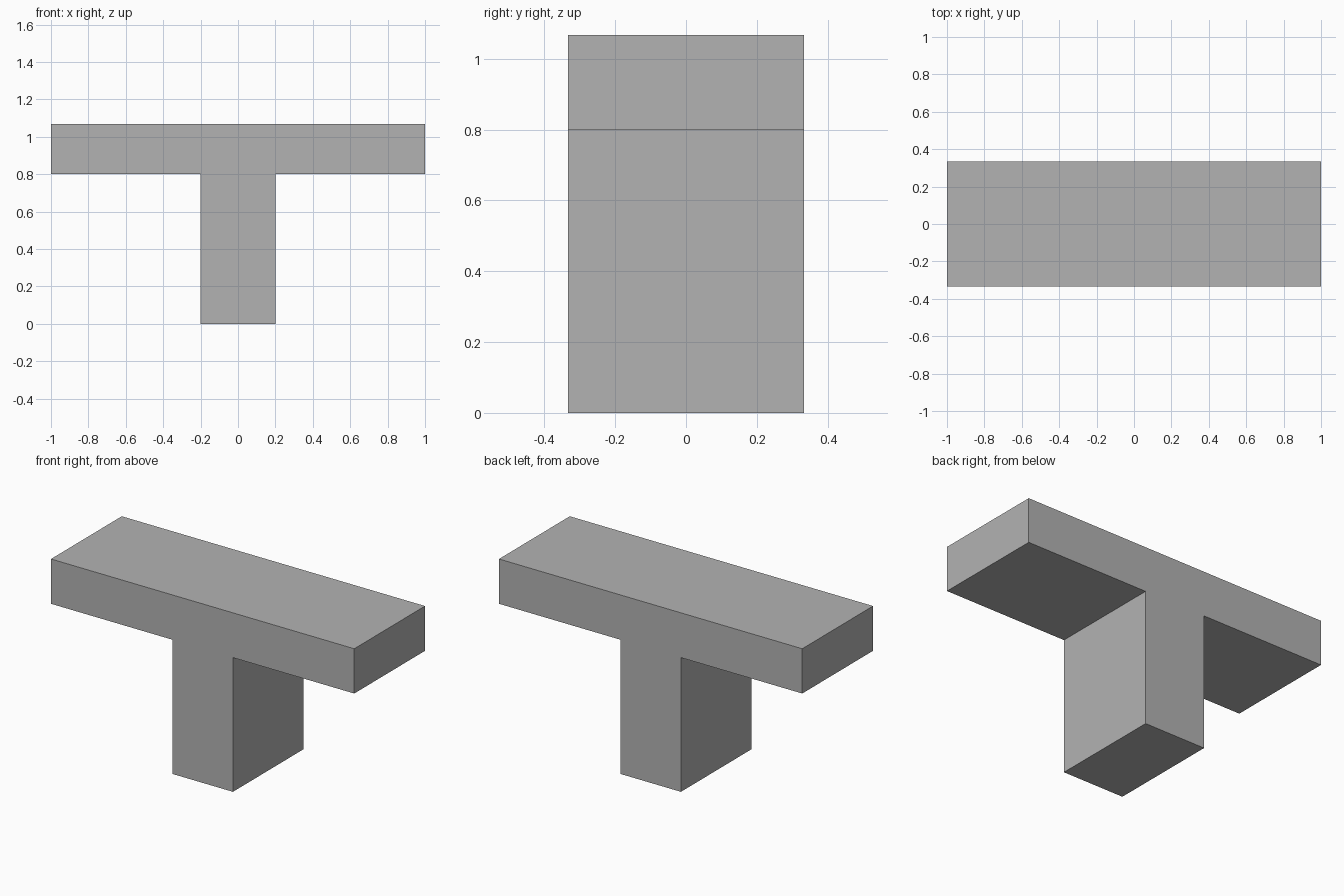
import bpy
import bmesh
from mathutils import Vector

cube = bpy.data.objects.get("Cube")
if cube:
    bpy.data.objects.remove(cube, do_unlink=True)

TOP, UNDERSIDE = 1.067, 0.8
HALF_BAR, HALF_STEM, HALF_DEPTH = 1.0, 0.2, 0.3333

# Plain grey material
grey = bpy.data.materials.new("plain_grey")
grey.use_nodes = True
colour = (0.45, 0.45, 0.45, 1)
grey.diffuse_color = colour
grey.node_tree.nodes["Principled BSDF"].inputs["Base Color"].default_value = colour

# T-shaped profile: right half, then its mirror image
half = [(HALF_STEM, 0), (HALF_STEM, UNDERSIDE), (HALF_BAR, UNDERSIDE), (HALF_BAR, TOP)]
profile = half + [(-x, z) for x, z in reversed(half)]

# Extrude the profile from front to back
bm = bmesh.new()
front = bm.faces.new([bm.verts.new((x, -HALF_DEPTH, z)) for x, z in profile])
extruded = bmesh.ops.extrude_face_region(bm, geom=[front], use_keep_orig=True)["geom"]
back_verts = [g for g in extruded if isinstance(g, bmesh.types.BMVert)]
bmesh.ops.translate(bm, verts=back_verts, vec=Vector((0, 2 * HALF_DEPTH, 0)))
bmesh.ops.recalc_face_normals(bm, faces=bm.faces)

mesh = bpy.data.meshes.new("t_block")
bm.to_mesh(mesh)
bm.free()
mesh.materials.append(grey)
block = bpy.data.objects.new("t_block", mesh)
bpy.context.collection.objects.link(block)
